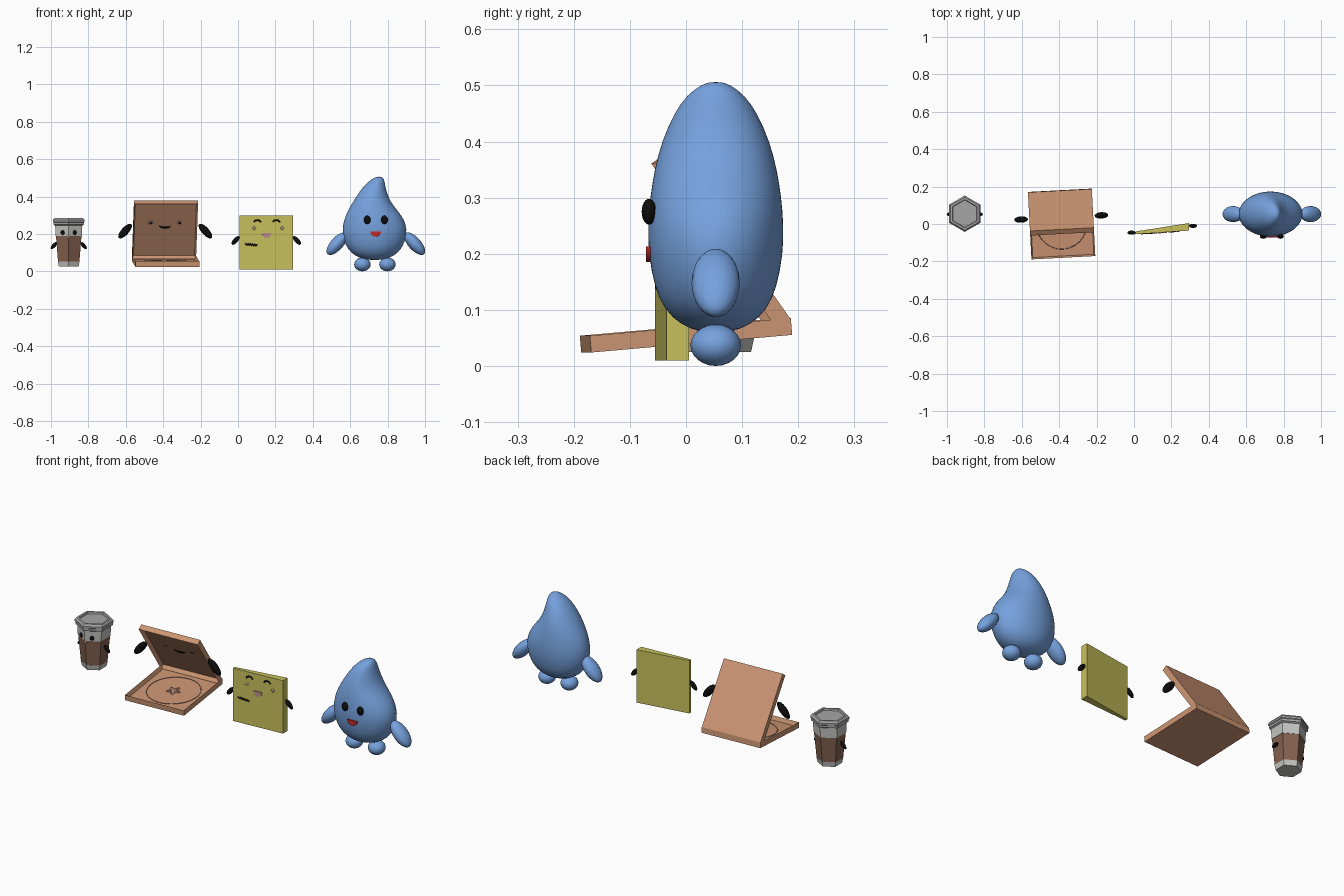
import bpy, bmesh
from math import sin, cos, pi, radians
from mathutils import Matrix, Vector

if "Cube" in bpy.data.objects:
    bpy.data.objects.remove(bpy.data.objects["Cube"], do_unlink=True)


def colour(name, r, g, b):
    m = bpy.data.materials.new(name)
    m.use_nodes = True
    m.diffuse_color = (r, g, b, 1)
    bsdf = next(n for n in m.node_tree.nodes if n.type == 'BSDF_PRINCIPLED')
    bsdf.inputs["Base Color"].default_value = (r, g, b, 1)
    return m


BLUE = colour("water blue", .18, .36, .73)
YELLOW = colour("paper yellow", .58, .53, .11)
CARD = colour("cardboard", .6, .3, .17)
BROWN = colour("cup brown", .23, .12, .075)
WHITE = colour("cup white", .55, .55, .53)
GREY = colour("lid grey", .38, .38, .38)
RED = colour("mouth red", .55, .02, .02)
BLACK = colour("black", .004, .004, .004)
PINK = colour("cheek pink", .5, .27, .25)
MAUVE = colour("printed mauve", .3, .16, .17)

T = Matrix.Translation


def rot(deg, axis):
    return Matrix.Rotation(radians(deg), 4, axis)


def finish(name, bm, mat, matrix=Matrix(), smooth=False):
    bmesh.ops.recalc_face_normals(bm, faces=bm.faces)
    mesh = bpy.data.meshes.new(name)
    bm.to_mesh(mesh)
    bm.free()
    mesh.materials.append(mat)
    for p in mesh.polygons:
        p.use_smooth = smooth
    ob = bpy.data.objects.new(name, mesh)
    ob.matrix_world = matrix
    bpy.context.collection.objects.link(ob)
    return ob


def ellipsoid(name, centre, radii, mat, tilt=0, base=Matrix()):
    bm = bmesh.new()
    bmesh.ops.create_uvsphere(bm, u_segments=20, v_segments=12, radius=1)
    bm.transform(T(centre) @ rot(tilt, 'Y') @ Matrix.Diagonal((*radii, 1)))
    return finish(name, bm, mat, base, True)


def loft(name, rings, sides, mat, matrix=Matrix(), smooth=False):
    """Rings are (z, centre x, radius x, radius y); both ends are capped."""
    bm = bmesh.new()
    loops = []
    for z, cx, rx, ry in rings:
        angles = [2 * pi * i / sides - pi / 2 for i in range(sides)]
        loops.append([bm.verts.new((cx + rx * cos(a), ry * sin(a), z)) for a in angles])
    for a, b in zip(loops, loops[1:]):
        for i in range(sides):
            j = (i + 1) % sides
            bm.faces.new((a[i], a[j], b[j], b[i]))
    bm.faces.new(loops[0])
    bm.faces.new(loops[-1])
    return finish(name, bm, mat, matrix, smooth)


def prism(name, points, depth, mat, matrix=Matrix()):
    bm = bmesh.new()
    face = bm.faces.new([bm.verts.new((x, y, 0)) for x, y in points])
    ext = bmesh.ops.extrude_face_region(bm, geom=[face])["geom"]
    bmesh.ops.translate(bm, vec=(0, 0, depth),
                        verts=[v for v in ext if isinstance(v, bmesh.types.BMVert)])
    return finish(name, bm, mat, matrix)


def arc(cx, cy, rx, ry, start, end, n=16):
    angles = [radians(start + (end - start) * i / n) for i in range(n + 1)]
    return [(cx + rx * cos(a), cy + ry * sin(a)) for a in angles]


def stroke(name, points, width, mat, matrix):
    """Thin drawn line on the local xy plane."""
    curve = bpy.data.curves.new(name, 'CURVE')
    curve.dimensions = '3D'
    curve.bevel_depth = width
    curve.bevel_resolution = 1
    curve.use_fill_caps = True
    sp = curve.splines.new('POLY')
    sp.points.add(len(points) - 1)
    for p, (x, y) in zip(sp.points, points):
        p.co = (x, y, 0, 1)
    tmp = bpy.data.objects.new(name + " path", curve)
    mesh = bpy.data.meshes.new_from_object(tmp)
    bpy.data.objects.remove(tmp)
    mesh.materials.clear()
    mesh.materials.append(mat)
    ob = bpy.data.objects.new(name, mesh)
    ob.matrix_world = matrix
    bpy.context.collection.objects.link(ob)


SIDES = (("right", -1), ("left", 1))

# Coffee cup: hexagonal, tapered
cup = T((-.905, .055, 0))


def hexagon(name, profile, mat):
    loft(name, [(z, 0, r, r) for z, r in profile], 6, mat, cup)


hexagon("cup_base", [(.025, .061), (.053, .067)], WHITE)
hexagon("cup_body", [(.053, .066), (.19, .079)], BROWN)
hexagon("cup_band", [(.19, .081), (.25, .084)], WHITE)
hexagon("cup_lid", [(.245, .084), (.25, .093), (.262, .093), (.265, .097), (.275, .097),
                    (.285, .088), (.285, .076), (.276, .073)], GREY)
for side, s in SIDES:
    ellipsoid("cup_eye_" + side, (s * .031, -.063, .207), (.012, .008, .013), BLACK, 0, cup)
    ellipsoid("cup_arm_" + side, (s * .079, -.003, .138), (.01, .01, .024), BLACK, -s * 42, cup)
ellipsoid("cup_mouth", (0, -.077, .182), (.01, .005, .006), PINK, 0, cup)

# Takeaway box: two shallow trays joined at the back edge
box = T((-.387, 0, 0)) @ rot(3, 'Z')
base = box @ T((0, -.178, .024)) @ rot(5, 'X')
lid = box @ T((0, .178, .083)) @ rot(125, 'X')


def tray(name, matrix):
    bm = bmesh.new()
    bmesh.ops.create_cube(bm, size=1)
    bm.transform(T((0, .18, .015)) @ Matrix.Diagonal((.342, .36, .03, 1)))
    top = max(bm.faces, key=lambda f: f.calc_center_median().z)
    bmesh.ops.inset_region(bm, faces=[top], thickness=.011)
    bmesh.ops.translate(bm, verts=top.verts, vec=(0, 0, -.022))
    finish(name, bm, CARD, matrix)


tray("box_base", base)
tray("box_lid", lid)
stroke("box_print_ring", arc(0, .18, .135, .135, 0, 360, 40), .002, MAUVE, base @ T((0, 0, .0085)))
flower = [((.025 + .012 * cos(5 * a)) * cos(a), .18 + (.025 + .012 * cos(5 * a)) * sin(a))
          for a in [2 * pi * i / 40 for i in range(41)]]
stroke("box_print_flower", flower, .0025, PINK, base @ T((0, 0, .0085)))
for side, s in SIDES:
    ellipsoid("box_eye_rim_" + side, (s * .078, .222, .008), (.013, .013, .004), PINK, 0, lid)
    ellipsoid("box_eye_" + side, (s * .078, .222, .010), (.008, .008, .004), BLACK, 0, lid)
    ellipsoid("box_arm_" + side, (s * .215, .035, .215), (.02, .017, .05), BLACK, -s * 42, box)
prism("box_mouth", arc(0, .204, .032, .02, 180, 360) + arc(0, .204, .032, .008, 360, 180)[1:-1],
      .004, BLACK, lid @ T((0, 0, .007)))

# Paper pad: thicker at its left end
prism("pad", [(.008, -.055), (.295, -.035), (.295, .005), (.008, -.04)], .288, YELLOW, T((0, 0, .01)))
face = T((.15, -.0451, .155)) @ rot(4, 'Z') @ rot(90, 'X')
for side, s in SIDES:
    stroke("pad_eye_" + side, arc(.004 + s * .051, .103, .019, .016, 15, 165), .004, BLACK, face)
    ellipsoid("pad_cheek_" + side, (.012 + s * .075, .075, 0), (.009, .009, .003), PINK, 0, face)
    ellipsoid("pad_arm_" + side, (.151 + s * .164, -.028 + s * .018, .165),
              (.013, .011, .029), BLACK, -s * 42)
prism("pad_mouth", arc(.002, .05, .024, .028, 180, 360), .004, PINK, face)
wave = [(-.112 + .065 * i / 24, -.01 + .005 * sin(i * 1.4) - .005 * i / 24) for i in range(25)]
stroke("pad_squiggle", wave, .003, BLACK, face)

# Water drop: oval body rising to a leaning tip
drop = T((0, .053, 0))
body = loft("drop_body", [(.06, .73, .03, .025), (.072, .73, .085, .062), (.1, .73, .128, .092),
                          (.14, .73, .157, .11), (.2, .73, .174, .121), (.25, .73, .17, .122),
                          (.3, .725, .151, .118), (.35, .716, .115, .11), (.4, .717, .085, .097),
                          (.45, .728, .061, .075), (.483, .742, .042, .052),
                          (.502, .753, .022, .025), (.506, .754, .008, .01)],
            28, BLUE, drop, True)
mod = body.modifiers.new("soften", 'SUBSURF')
mod.levels = mod.render_levels = 1
for side, s in SIDES:
    ellipsoid("drop_arm_" + side, (.737 + s * .207, 0, .148), (.034, .043, .076), BLUE, -s * 42, drop)
    ellipsoid("drop_foot_" + side, (.732 + s * .067, 0, .037), (.044, .045, .037), BLUE, 0, drop)
    ellipsoid("drop_eye_" + side, (.737 + s * .046, -.119, .275), (.018, .013, .023), BLACK, 0, drop)
prism("drop_mouth", arc(.736, .213, .029, .028, 180, 360), .009, RED,
      drop @ T((0, -.115, 0)) @ rot(90, 'X'))
